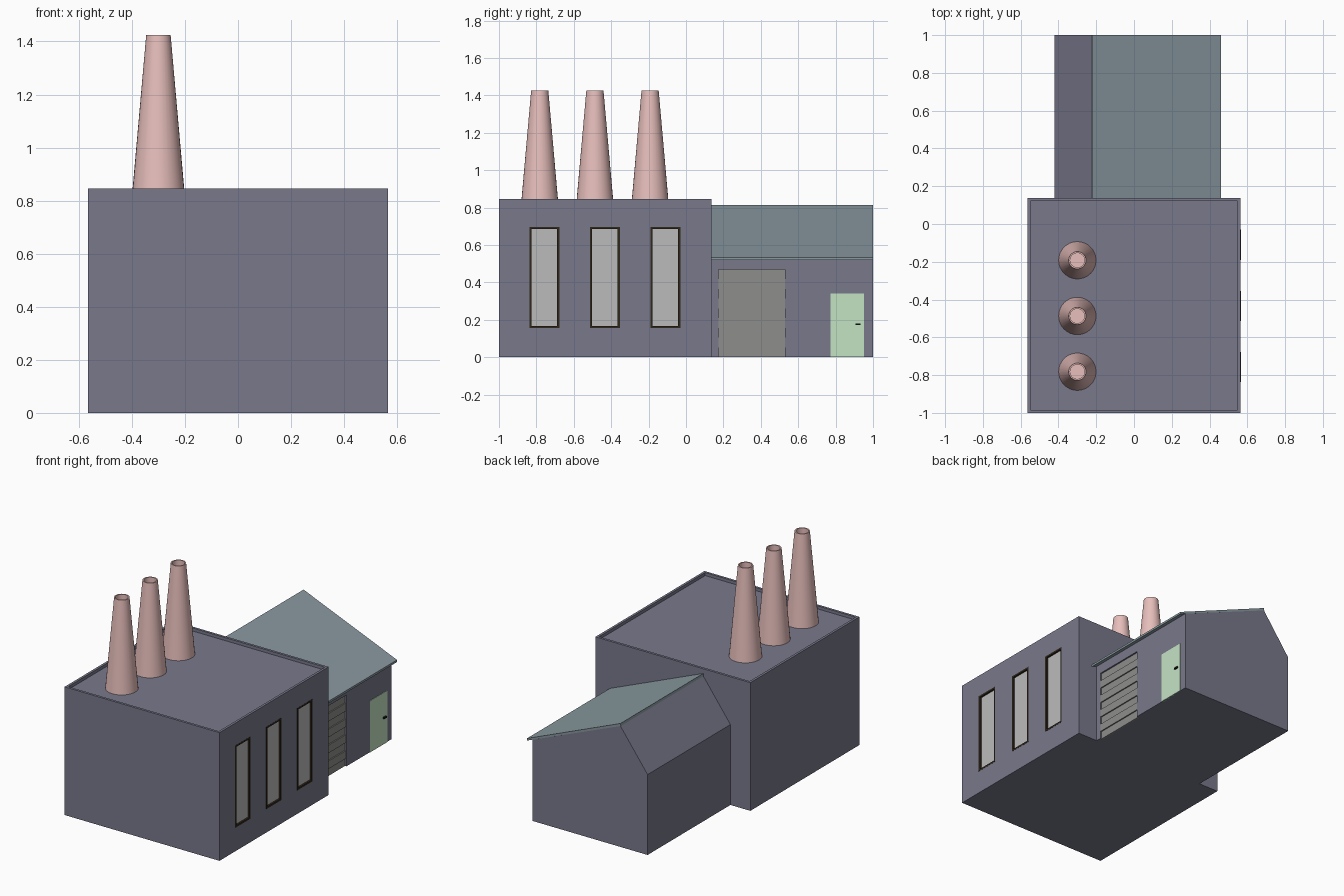
import bpy, bmesh, math

if "Cube" in bpy.data.objects:
    bpy.data.objects.remove(bpy.data.objects["Cube"])

def material(name, rgb):
    m = bpy.data.materials.new(name)
    m.diffuse_color = (*rgb, 1)
    m.use_nodes = True
    m.node_tree.nodes["Principled BSDF"].inputs["Base Color"].default_value = m.diffuse_color
    return m

WALL = material("wall_slate", (0.19, 0.19, 0.26))
ROOF = material("roof_teal", (0.25, 0.32, 0.35))
PINK = material("chimney_pink", (0.80, 0.52, 0.50))
FRAME = material("frame_brown", (0.03, 0.02, 0.01))
GLASS = material("glass_grey", (0.50, 0.50, 0.50))
SHUTTER = material("shutter_grey", (0.27, 0.27, 0.26))
GREEN = material("door_green", (0.55, 0.77, 0.55))
BLACK = material("handle_black", (0.01, 0.01, 0.01))

def finish(name, bm, mat):
    bmesh.ops.recalc_face_normals(bm, faces=bm.faces)
    me = bpy.data.meshes.new(name)
    bm.to_mesh(me)
    bm.free()
    ob = bpy.data.objects.new(name, me)
    bpy.context.collection.objects.link(ob)
    if mat:
        me.materials.append(mat)
    return ob

def prism(name, profile, y0, y1, mat):
    """Extrude an (x, z) profile along y."""
    bm = bmesh.new()
    f = bm.faces.new([bm.verts.new((x, y0, z)) for x, z in profile])
    ext = bmesh.ops.extrude_face_region(bm, geom=[f])["geom"]
    bmesh.ops.translate(bm, vec=(0, y1 - y0, 0),
                        verts=[v for v in ext if isinstance(v, bmesh.types.BMVert)])
    return finish(name, bm, mat)

def box(name, x0, x1, y0, y1, z0, z1, mat=None):
    return prism(name, [(x0, z0), (x1, z0), (x1, z1), (x0, z1)], y0, y1, mat)

def cut(target, *bounds):
    cutter = box("cutter", *bounds)
    cutter.hide_render = True
    mod = target.modifiers.new("cut", "BOOLEAN")
    mod.operation, mod.solver, mod.object = "DIFFERENCE", "EXACT", cutter
    bpy.context.view_layer.objects.active = target
    bpy.ops.object.modifier_apply(modifier=mod.name)
    bpy.data.objects.remove(cutter)

# Main hall with a low parapet around the roof
WX, ROOF_Z = 0.565, 0.825
hall = box("main_hall", -WX, WX, -1, 0.137, 0, 0.845, WALL)
cut(hall, -WX + 0.016, WX - 0.016, -0.984, 0.121, ROOF_Z, 0.95)

# Tall recessed windows: frame ring plus sunken pane
for i, y in enumerate((-0.757, -0.434, -0.110)):
    y0, y1, z0, z1, t = y - 0.08, y + 0.08, 0.155, 0.697, 0.012
    cut(hall, WX - 0.02, WX + 0.1, y0, y1, z0, z1)
    frame = box(f"window_frame_{i + 1}", WX - 0.02, WX + 0.001, y0, y1, z0, z1, FRAME)
    cut(frame, WX - 0.1, WX + 0.1, y0 + t, y1 - t, z0 + t, z1 - t)
    box(f"window_pane_{i + 1}", WX - 0.02, WX - 0.011, y0 + t, y1 - t, z0 + t, z1 - t, GLASS)

# Tapered chimneys with a hollow mouth, lathed from a profile
CHIMNEY = [(0.099, ROOF_Z), (0.046, 1.425), (0.038, 1.425), (0.038, 1.385), (0, 1.385)]
for i, y in enumerate((-0.782, -0.487, -0.192)):
    bm = bmesh.new()
    vs = [bm.verts.new((r, 0, z)) for r, z in CHIMNEY]
    es = [bm.edges.new(p) for p in zip(vs, vs[1:])]
    bmesh.ops.spin(bm, geom=vs + es, axis=(0, 0, 1), cent=(0, 0, 0),
                   angle=math.tau, steps=32, use_duplicate=False)
    bmesh.ops.remove_doubles(bm, verts=bm.verts, dist=1e-4)
    ob = finish(f"chimney_{i + 1}", bm, PINK)
    ob.location = (-0.3, y, 0)
    bpy.ops.object.select_all(action="DESELECT")
    ob.select_set(True)
    bpy.context.view_layer.objects.active = ob
    bpy.ops.object.shade_smooth_by_angle(angle=math.radians(35))

# Annex with an off-centre gable, bare on its steep side
AX = 0.42
annex = prism("annex", [(-AX, 0), (AX, 0), (AX, 0.535), (-0.222, 0.797), (-AX, 0.53)],
              0.137, 1, WALL)
prism("annex_roof", [(-0.225, 0.798), (0.46, 0.519), (0.46, 0.533), (-0.222, 0.814)],
      0.137, 1, ROOF)

# Roller shutter: slats alternately forward and set back in a shallow opening
cut(annex, AX - 0.02, AX + 0.1, 0.173, 0.53, -0.1, 0.47)
n = 9
for i in range(n):
    front = AX - (0.002 if i % 2 else 0.010)
    box(f"shutter_slat_{i + 1}", AX - 0.02, front, 0.173, 0.53,
        0.47 * i / n, 0.47 * (i + 1) / n, SHUTTER)

# Side door and handle
box("door", AX - 0.01, AX + 0.003, 0.773, 0.953, 0, 0.34, GREEN)
box("door_handle", AX, AX + 0.014, 0.905, 0.934, 0.171, 0.181, BLACK)
